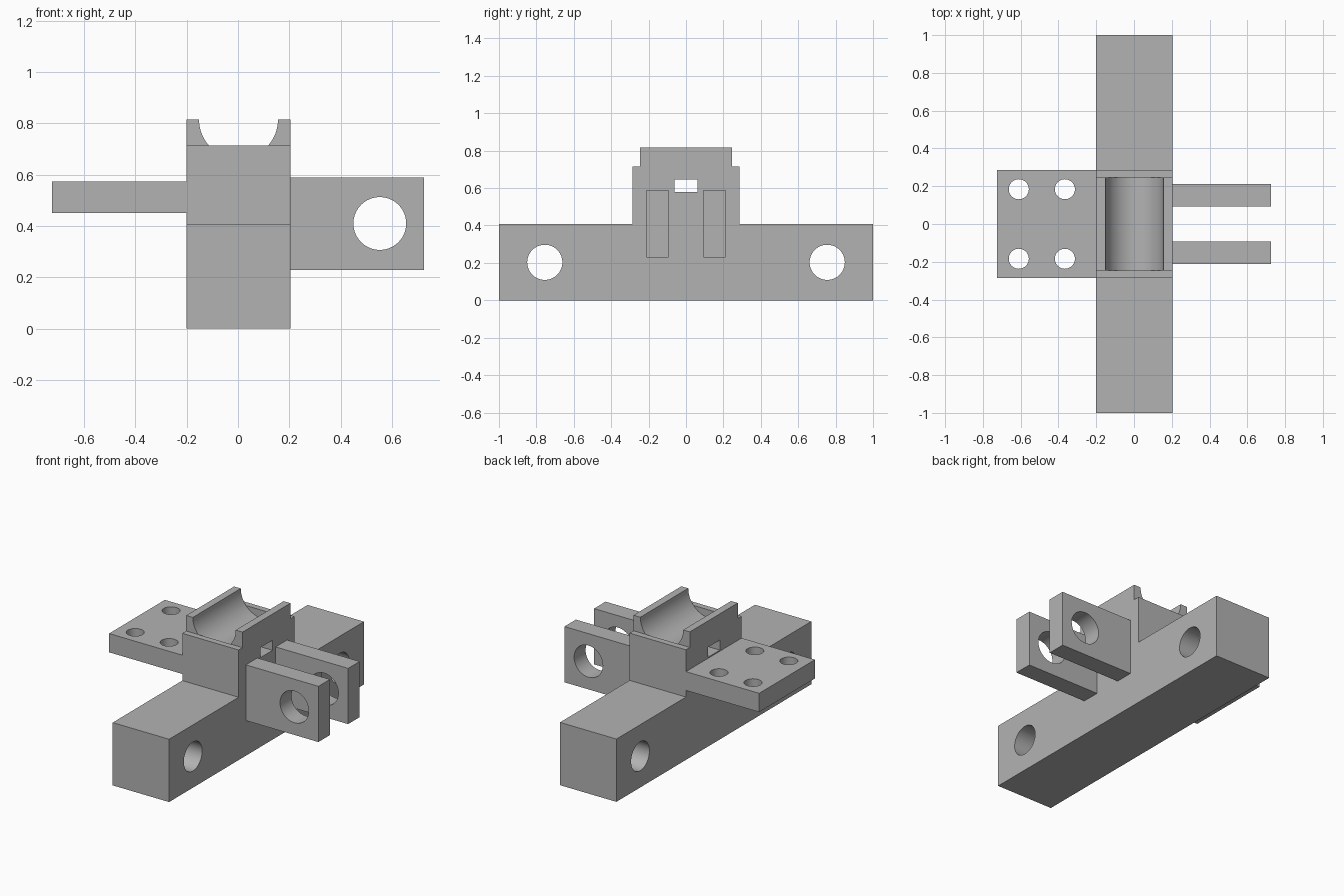
import bpy
import math
from mathutils import Vector

default_cube = bpy.data.objects.get("Cube")
if default_cube:
    bpy.data.objects.remove(default_cube, do_unlink=True)

grey = bpy.data.materials.new("plain grey")
grey.use_nodes = True
grey.diffuse_color = (0.45, 0.45, 0.45, 1)
grey.node_tree.nodes["Principled BSDF"].inputs["Base Color"].default_value = (0.45, 0.45, 0.45, 1)

AXES = {"X": (0, math.pi / 2, 0), "Y": (math.pi / 2, 0, 0), "Z": (0, 0, 0)}


def box(name, low, high):
    """Box between two opposite corners."""
    low, high = Vector(low), Vector(high)
    bpy.ops.mesh.primitive_cube_add(size=1, location=(low + high) / 2)
    obj = bpy.context.object
    obj.name = name
    obj.scale = high - low
    bpy.ops.object.transform_apply(location=False, rotation=False, scale=True)
    obj.data.materials.append(grey)
    return obj


def rod(axis, centre, radius, length):
    """Cylinder along an axis, used as a drill."""
    bpy.ops.mesh.primitive_cylinder_add(vertices=64, radius=radius, depth=length,
                                        location=centre, rotation=AXES[axis])
    obj = bpy.context.object
    obj.data.materials.append(grey)
    return obj


def combine(obj, tool, operation="DIFFERENCE"):
    """Apply a boolean and discard its tool."""
    mod = obj.modifiers.new("shape", "BOOLEAN")
    mod.operation = operation
    mod.solver = "EXACT"
    mod.object = tool
    bpy.context.view_layer.objects.active = obj
    bpy.ops.object.modifier_apply(modifier=mod.name)
    bpy.data.objects.remove(tool, do_unlink=True)


def finish(obj):
    bpy.ops.object.select_all(action="DESELECT")
    obj.select_set(True)
    bpy.context.view_layer.objects.active = obj
    bpy.ops.object.shade_smooth_by_angle(angle=math.radians(30))


left, right, end = 0.205, -0.2, 0.726
base_top, ledge, top = 0.408, 0.715, 0.816
half_depth, saddle_depth = 0.286, 0.246

# Long base bar with a cross hole near each end
base = box("base_bar", (right, -1, 0), (left, 1, base_top))
for side in (-1, 1):
    combine(base, rod("X", (0, side * 0.755, 0.203), 0.094, 1))
finish(base)

# Central block with stepped ends, a round cradle and a through slot
block = box("cradle_block", (right, -half_depth, base_top), (left, half_depth, top))
for side in (-1, 1):
    step = box("step_cutter", (-1, -0.1, ledge), (1, 0.1, 1))
    step.location.y = side * (saddle_depth + 0.1)
    combine(block, step)
combine(block, rod("Y", (0.002, 0, top), 0.154, 2 * saddle_depth))
combine(block, box("slot_cutter", (-1, -0.062, 0.58), (1, 0.062, 0.645)))
finish(block)

# Flat mounting plate with four holes
plate = box("mounting_plate", (-end, -half_depth, 0.451), (right, half_depth, 0.573))
for x in (-0.61, -0.366):
    for side in (-1, 1):
        combine(plate, rod("Z", (x, side * 0.184, 0.5), 0.053, 0.5))
finish(plate)

# Pair of upright lugs sharing a pin hole
for name, side in (("front_lug", -1), ("back_lug", 1)):
    lug = box(name, (left, -0.059, 0.228), (end, 0.059, 0.59))
    lug.location.y = side * 0.1525
    combine(lug, rod("Y", (0.553, side * 0.1525, 0.41), 0.103, 0.5))
    finish(lug)
